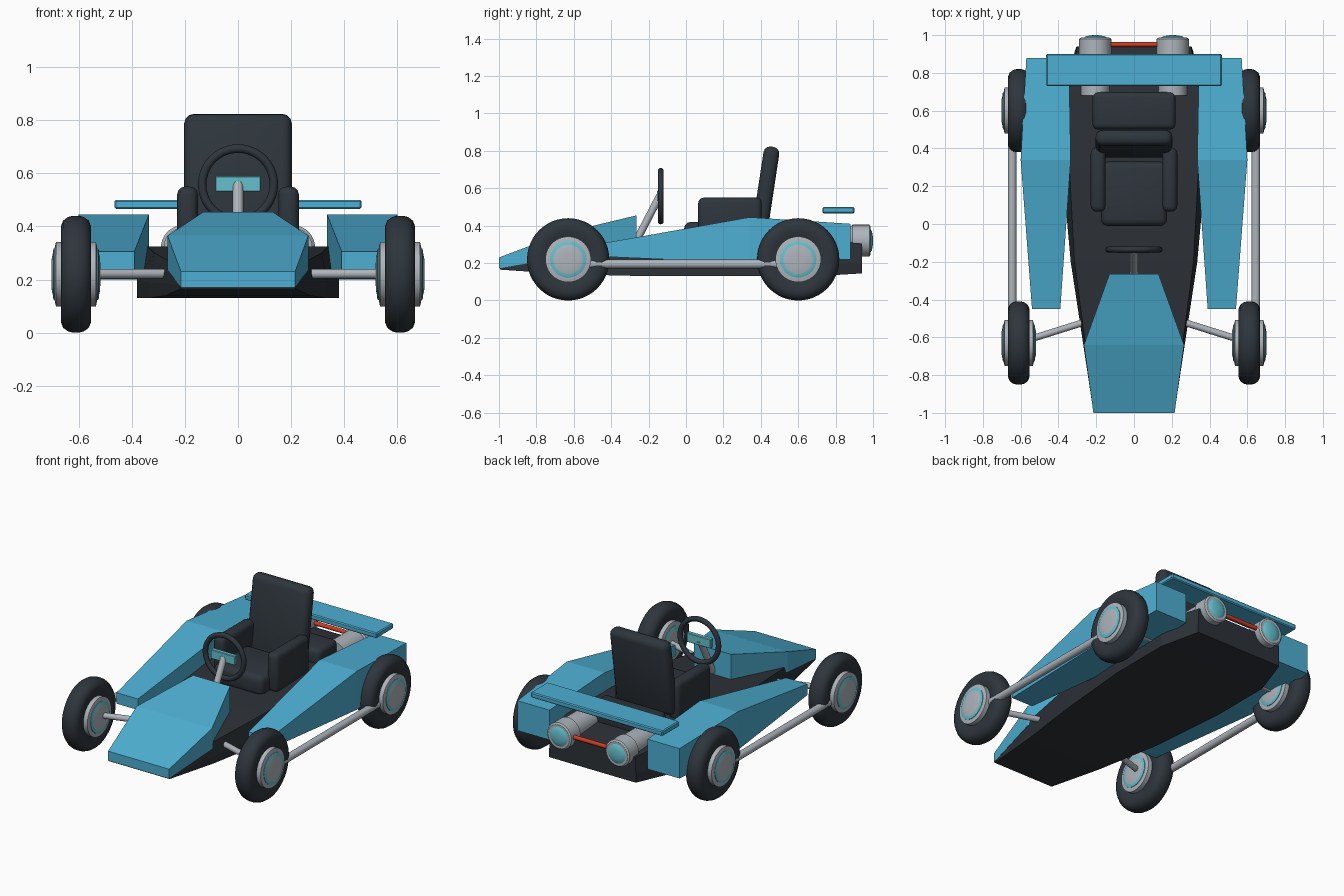
import bpy, bmesh, math
from mathutils import Vector

if "Cube" in bpy.data.objects:
    bpy.data.objects.remove(bpy.data.objects["Cube"])


def material(name, rgb):
    m = bpy.data.materials.new(name)
    m.diffuse_color = (*rgb, 1)
    m.use_nodes = True
    m.node_tree.nodes["Principled BSDF"].inputs["Base Color"].default_value = m.diffuse_color
    return m


BLUE = material("body_blue", (0.075, 0.43, 0.65))
TEAL = material("trim_teal", (0.13, 0.53, 0.62))
DARK = material("dark_charcoal", (0.027, 0.036, 0.045))
BLACK = material("chassis_black", (0.026, 0.032, 0.039))
GREY = material("metal_grey", (0.42, 0.46, 0.50))
RED = material("bar_red", (0.62, 0.045, 0.015))


def finish(bm, name, mat, smooth=None):
    bmesh.ops.recalc_face_normals(bm, faces=bm.faces)
    me = bpy.data.meshes.new(name)
    bm.to_mesh(me)
    bm.free()
    ob = bpy.data.objects.new(name, me)
    bpy.context.collection.objects.link(ob)
    me.materials.append(mat)
    if smooth:
        bpy.ops.object.select_all(action='DESELECT')
        ob.select_set(True)
        bpy.context.view_layer.objects.active = ob
        bpy.ops.object.shade_smooth_by_angle(angle=math.radians(smooth))
    return ob


def loft(name, rings, mat):
    """Skin a row of matching closed rings and cap both ends."""
    bm = bmesh.new()
    vs = [[bm.verts.new(p) for p in r] for r in rings]
    n = len(vs[0])
    for a, b in zip(vs, vs[1:]):
        for i in range(n):
            j = (i + 1) % n
            bm.faces.new((a[i], a[j], b[j], b[i]))
    bm.faces.new(vs[0])
    bm.faces.new(vs[-1])
    return finish(bm, name, mat)


def box(name, center, size, mat, bevel=0.0, segs=3, tilt=0.0):
    bm = bmesh.new()
    bmesh.ops.create_cube(bm, size=1)
    for v in bm.verts:
        v.co = Vector(v.co[i] * size[i] for i in range(3))
    if bevel:
        bmesh.ops.bevel(bm, geom=bm.edges[:], offset=bevel, segments=segs,
                        profile=0.5, affect='EDGES')
    ob = finish(bm, name, mat, 35 if bevel else None)
    ob.location = center
    ob.rotation_euler.x = tilt
    return ob


def lathe(name, profile, center, axis, mat, closed=False, steps=40):
    """Spin (radius, offset) points around an axis through center."""
    bm = bmesh.new()
    rot = Vector((0, 0, 1)).rotation_difference(Vector(axis)).to_matrix()
    rings = []
    for k in range(steps):
        a = math.tau * k / steps
        rings.append([bm.verts.new(rot @ Vector((r * math.cos(a), r * math.sin(a), h)))
                      for r, h in profile])
    n = len(profile)
    for k in range(steps):
        p, q = rings[k], rings[(k + 1) % steps]
        for i in range(n if closed else n - 1):
            j = (i + 1) % n
            bm.faces.new((p[i], p[j], q[j], q[i]))
    if not closed:
        bm.faces.new([r[0] for r in rings])
        bm.faces.new([r[-1] for r in rings])
    ob = finish(bm, name, mat, 35)
    ob.location = center
    return ob


def rod(name, a, b, radius, mat):
    a, b = Vector(a), Vector(b)
    h = (b - a).length / 2
    return lathe(name, [(radius, -h), (radius, h)], (a + b) / 2, (b - a).normalized(),
                 mat, steps=20)


# chassis tub: y, floor half width, top half width, floor z, top z
rings = []
for y, wb, wt, zb, zt in [(-0.995, .215, .213, .165, .205), (-0.63, .27, .258, .14, .27),
                          (-0.2, .335, .315, .13, .30), (0.3, .38, .342, .13, .325),
                          (0.7, .38, .345, .13, .325), (0.94, .305, .30, .145, .305)]:
    zm = zb + (zt - zb) * .35
    rings.append([(-wb, y, zb), (wb, y, zb), (wb, y, zm), (wt, y, zt),
                  (-wt, y, zt), (-wb, y, zm)])
loft("chassis_tub", rings, BLACK)

# nose cowl: y, half width, bottom z, top z
loft("nose_cowl", [[(-w, y, zb), (w, y, zb), (w, y, zt), (-w, y, zt)]
                   for y, w, zb, zt in [(-1, .215, .172, .23), (-.64, .265, .235, .365),
                                        (-.265, .13, .28, .455)]], BLUE)

for s, side in ((-1, "left"), (1, "right")):
    # side pods: y, inner x, outer x, bottom z, top z
    loft(side + "_side_pod",
         [[(s * xi, y, zb), (s * xo, y, zb), (s * xo, y, zt), (s * xi, y, zt)]
          for y, xi, xo, zb, zt in [(-.45, .39, .54, .235, .305), (.34, .335, .60, .20, .445),
                                    (.88, .345, .57, .22, .41)]], BLUE)

    # wheels with two-sided hubs
    for y, end in ((-.63, "front"), (.60, "rear")):
        c = (s * .61, y, .22)
        tyre = [(.115, -.045), (.15, -.056), (.18, -.057), (.202, -.048), (.215, -.03),
                (.22, -.012)]
        tyre += [(r, -h) for r, h in reversed(tyre)]
        lathe(f"{end}_{side}_tyre", tyre, c, (1, 0, 0), DARK, closed=True, steps=48)
        lathe(f"{end}_{side}_hub",
              [(.10, -.08), (.122, -.075), (.122, .075), (.10, .08)], c, (1, 0, 0), GREY)
        lathe(f"{end}_{side}_hub_ring",
              [(.088, -.087), (.097, -.083), (.097, .083), (.088, .087)], c, (1, 0, 0), TEAL)
        lathe(f"{end}_{side}_hub_cap",
              [(.03, -.092), (.06, -.091), (.083, -.086), (.083, .086), (.06, .091), (.03, .092)],
              c, (1, 0, 0), GREY)

    # suspension arms and long side rails
    rod(side + "_front_arm", (s * .20, -.50, .222), (s * .55, -.61, .222), .018, GREY)
    rod(side + "_rear_arm", (s * .25, .60, .222), (s * .55, .60, .222), .018, GREY)
    rod(side + "_side_rail", (s * .645, -.63, .195), (s * .645, .60, .195), .023, GREY)

    # exhausts with domed caps
    lathe(side + "_exhaust", [(.075, -.16), (.075, .04), (.085, .05), (.085, .14), (.075, .147)],
          (s * .205, .84, .32), (0, 1, 0), GREY)
    lathe(side + "_exhaust_cap", [(.064, -.02), (.064, .003), (.05, .012), (.03, .016), (.01, .018)],
          (s * .205, .982, .32), (0, 1, 0), TEAL)

    # seat bolsters
    box(side + "_seat_bolster", (s * .19, .235, .425), (.078, .34, .25), DARK, .03)

# seat and engine cover
box("seat_cushion", (0, .16, .355), (.35, .34, .13), DARK, .035)
box("seat_back", (0, .425, .58), (.405, .085, .49), DARK, .036, tilt=-.15)
box("engine_cover", (0, .60, .35), (.44, .20, .12), DARK, .03)

# rear wing and bar between exhausts
box("rear_wing", (0, .815, .483), (.93, .17, .034), BLUE, .006, 1)
rod("rear_bar", (-.135, .95, .325), (.135, .95, .325), .013, RED)

# steering wheel, column and dash panel
lathe("steering_wheel", [(.135 + .016 * math.cos(t * math.tau / 12), .016 * math.sin(t * math.tau / 12))
                         for t in range(12)], (0, -.135, .558), (0, 1, 0), DARK, closed=True)
rod("steering_column", (0, -.27, .31), (0, -.14, .56), .02, GREY)
box("dash_panel", (0, -.14, .56), (.17, .028, .058), TEAL, .003, 1)
